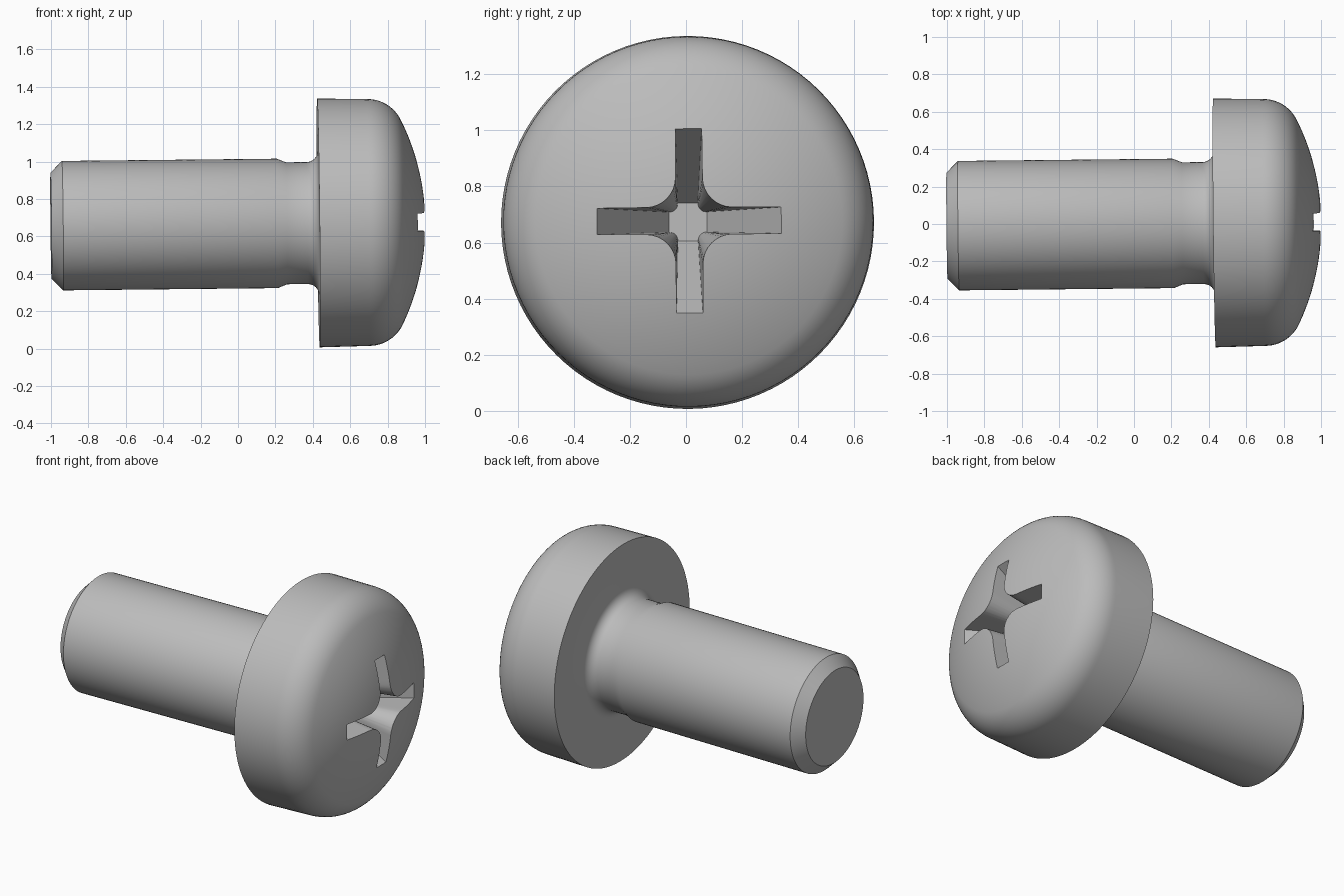
import bpy, bmesh, math
from mathutils import Matrix, Vector, Euler

if "Cube" in bpy.data.objects:
    bpy.data.objects.remove(bpy.data.objects["Cube"], do_unlink=True)

SEGMENTS = 96


def make_object(name, bm):
    bmesh.ops.recalc_face_normals(bm, faces=bm.faces)
    mesh = bpy.data.meshes.new(name)
    bm.to_mesh(mesh)
    bm.free()
    obj = bpy.data.objects.new(name, mesh)
    bpy.context.collection.objects.link(obj)
    return obj


def arc(cx, cr, radius, start, end, steps):
    """Points (x, r) along an arc, angles in degrees."""
    angles = [math.radians(start + (end - start) * i / steps) for i in range(steps + 1)]
    return [(cx + radius * math.cos(a), cr + radius * math.sin(a)) for a in angles]


def lathe(name, profile):
    """Revolve an (x, r) profile around the x axis."""
    bm = bmesh.new()
    rings = []
    for x, r in profile:
        rings.append([bm.verts.new((x, r * math.cos(a), r * math.sin(a)))
                      for a in (math.tau * i / SEGMENTS for i in range(SEGMENTS))])
    for a, b in zip(rings, rings[1:]):
        for i in range(SEGMENTS):
            j = (i + 1) % SEGMENTS
            bm.faces.new((a[i], a[j], b[j], b[i]))
    bm.faces.new(rings[0])
    bm.faces.new(rings[-1])
    return make_object(name, bm)


def cross_outline(t):
    """Cross section of the drive recess: t = 0 at its floor, 1 at the arm tips."""
    length = 0.068 + 0.259 * t
    width = 0.036 + 0.011 * t
    bend = 0.066 + 0.080 * t
    quarter = [(length, width)] + arc(bend, bend, bend - width, 270, 180, 8) + [(width, length)]
    points = []
    for k in range(4):
        turn = Matrix.Rotation(k * math.pi / 2, 2)
        points += [turn @ Vector(p) for p in quarter]
    return points


# Screw body: chamfered shank, neck, flat underside and domed head
dome_radius, edge_radius, head_radius = 1.25, 0.2, 0.66
dome_x = 1.002 - dome_radius
edge_r = head_radius - edge_radius
edge_x = dome_x + math.sqrt((dome_radius - edge_radius) ** 2 - edge_r ** 2)
blend = math.degrees(math.atan2(edge_r, edge_x - dome_x))

profile = [(-1.0, 0.284), (-0.938, 0.346), (0.21, 0.346), (0.26, 0.326)]
profile += arc(0.37, 0.386, 0.06, 270, 360, 6)
profile += [(0.43, 0.665)]
profile += arc(edge_x, edge_r, edge_radius, 90, blend, 12)
profile += arc(dome_x, 0, dome_radius, blend, 0.4, 14)[1:]
screw = lathe("screw", profile)

# Tapered cross recess cutter
floor_x, tip_x, top_x = 0.56, 0.955, 1.08
bm = bmesh.new()
loops = []
for x in (floor_x, top_x):
    t = (x - floor_x) / (tip_x - floor_x)
    loops.append([bm.verts.new((x, p.x, p.y)) for p in cross_outline(t)])
low, high = loops
for i in range(len(low)):
    j = (i + 1) % len(low)
    bm.faces.new((low[i], low[j], high[j], high[i]))
bm.faces.new(low)
bm.faces.new(high)
cutter = make_object("recess_cutter", bm)
cutter.hide_render = True

bpy.ops.object.select_all(action='DESELECT')
bpy.context.view_layer.objects.active = screw
screw.select_set(True)
cut = screw.modifiers.new("cross_recess", 'BOOLEAN')
cut.operation = 'DIFFERENCE'
cut.solver = 'EXACT'
cut.object = cutter
bpy.ops.object.modifier_apply(modifier=cut.name)
bpy.data.objects.remove(cutter, do_unlink=True)

# Slight lean of the whole screw
lean = Euler((0.007, -0.0105, 0.0105)).to_matrix().to_4x4()
screw.data.transform(Matrix.Translation((0, 0.001, 0.667)) @ lean)

# Plain grey metal
metal = bpy.data.materials.new("grey_metal")
metal.use_nodes = True
grey = (0.5, 0.5, 0.5, 1)
metal.diffuse_color = grey
metal.node_tree.nodes["Principled BSDF"].inputs["Base Color"].default_value = grey
screw.data.materials.clear()
screw.data.materials.append(metal)
bpy.ops.object.shade_smooth_by_angle(angle=math.radians(30))
